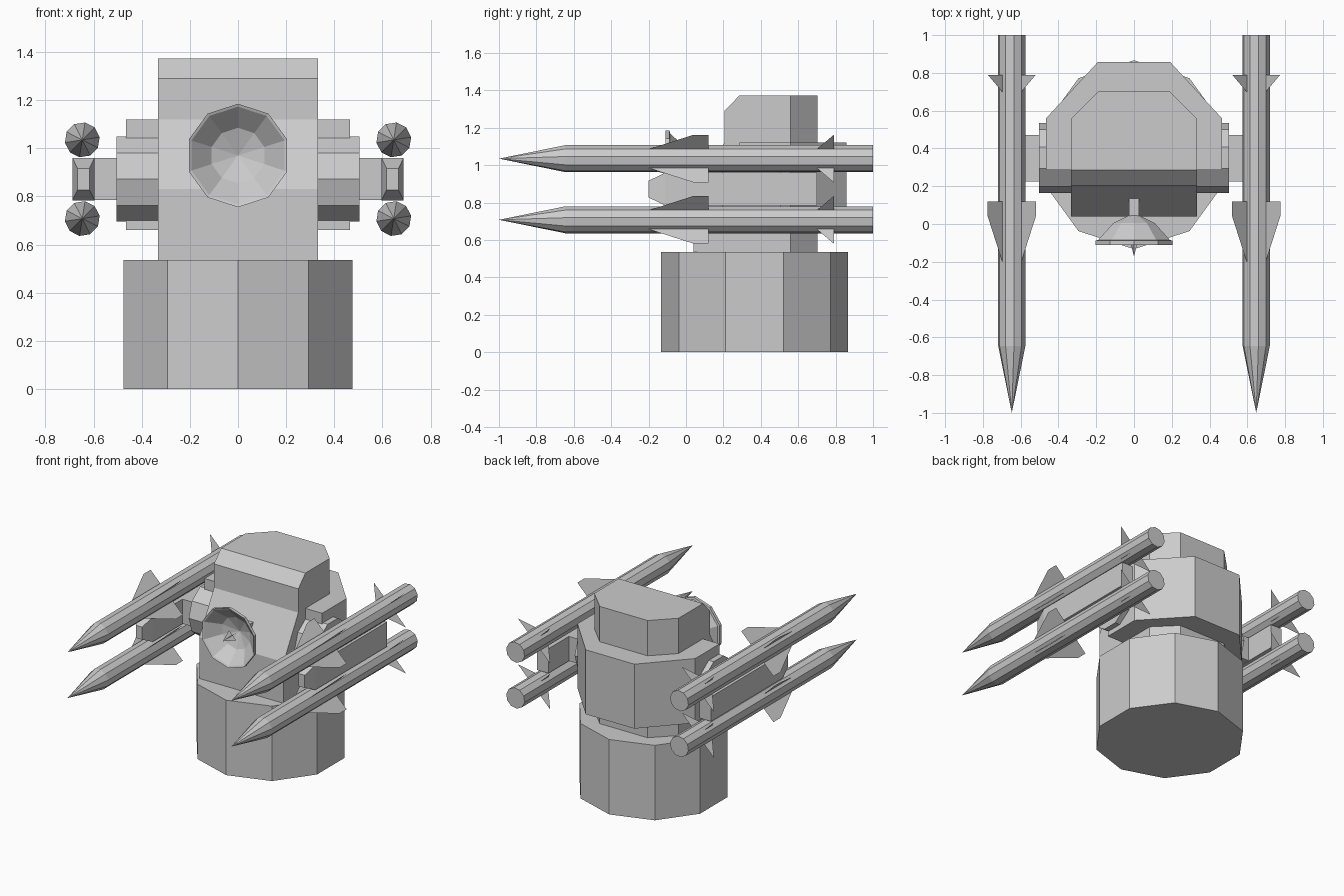
import bpy, bmesh
from math import pi, sin, cos, radians
from mathutils import Vector, Matrix

if "Cube" in bpy.data.objects:
    bpy.data.objects.remove(bpy.data.objects["Cube"])


def finish(name, bm, solid=True):
    if solid:
        bmesh.ops.recalc_face_normals(bm, faces=bm.faces)
    me = bpy.data.meshes.new(name)
    bm.to_mesh(me)
    bm.free()
    ob = bpy.data.objects.new(name, me)
    bpy.context.collection.objects.link(ob)
    return ob


def prism(name, pts, direction, bevel=None):
    """Extrude a closed outline; bevel = (edge test, width)."""
    bm = bmesh.new()
    face = bm.faces.new([bm.verts.new(p) for p in pts])
    ext = bmesh.ops.extrude_face_region(bm, geom=[face], use_keep_orig=True)
    new = [g for g in ext['geom'] if isinstance(g, bmesh.types.BMVert)]
    bmesh.ops.translate(bm, verts=new, vec=direction)
    if bevel:
        edges = [e for e in bm.edges if bevel[0](e)]
        bmesh.ops.bevel(bm, geom=edges, offset=bevel[1], segments=1, affect='EDGES')
    return finish(name, bm)


def box(name, lo, hi):
    return prism(name, [(lo[0], lo[1], lo[2]), (hi[0], lo[1], lo[2]),
                        (hi[0], hi[1], lo[2]), (lo[0], hi[1], lo[2])], (0, 0, hi[2] - lo[2]))


def lathe_y(name, profile, center, n=10, start=0.0):
    """Revolve (radius, y) points around an axis along y; radius 0 makes a pole."""
    bm = bmesh.new()
    rings = []
    for r, y in profile:
        k = n if r else 1
        rings.append([bm.verts.new((center[0] + r * cos(start + 2 * pi * i / n), y,
                                    center[1] + r * sin(start + 2 * pi * i / n)))
                      for i in range(k)])
    for a, b in zip(rings, rings[1:]):
        for i in range(n):
            j = (i + 1) % n
            quad = [a[i % len(a)], a[j % len(a)], b[j % len(b)], b[i % len(b)]]
            bm.faces.new(list(dict.fromkeys(quad)))
    if len(rings[-1]) > 1:
        bm.faces.new(rings[-1])
    return finish(name, bm)


def flat_sheets(name, outlines, center, angles):
    """Thin sheets given as (radius, y) outlines, set at angles around a y axis."""
    bm = bmesh.new()
    for a in angles:
        for pts in outlines:
            bm.faces.new([bm.verts.new((center[0] + r * cos(a), y, center[1] + r * sin(a)))
                          for r, y in pts])
    return finish(name, bm, solid=False)


# Ten-sided base
prism("base", [(0.5 * sin(2 * pi * i / 10), 0.367 + 0.5 * cos(2 * pi * i / 10), 0)
               for i in range(10)], (0, 0, 0.535))

# Central tower with sloped front and chamfered back corners
W = 0.333
tower = [(0.04, 0.53), (0.04, 0.83), (0.205, 1.12), (0.205, 1.29),
         (0.285, 1.372), (0.703, 1.372), (0.703, 0.53)]


def back_upright(e):
    a, b = (v.co for v in e.verts)
    return min(a.y, b.y) > 0.7 and abs(a.z - b.z) > 0.5


prism("tower", [(-W, y, z) for y, z in tower], (2 * W, 0, 0), (back_upright, 0.144))

# Wide rear housing
prism("rear_housing", [(-0.465, 0.285, 0.66), (0.465, 0.285, 0.66), (0.465, 0.56, 0.66),
                       (0.192, 0.857, 0.66), (-0.192, 0.857, 0.66), (-0.465, 0.56, 0.66)],
      (0, 0, 0.46))

# Radar dish, its mount and crossed feed spike
C = (0, 0.97)
lathe_y("radar_dish", [(0, 0.02), (0.115, -0.02), (0.203, -0.105), (0.215, -0.11),
                       (0.215, -0.088), (0.2, -0.085), (0.115, 0.005), (0.03, 0.045)],
        C, start=pi / 2)
box("dish_mount", (-0.027, 0.03, 0.943), (0.027, 0.16, 0.997))
flat_sheets("dish_feed", [[(-0.04, -0.06), (0.04, -0.06), (0, -0.172)]], C,
            [radians(45), radians(135)])

FRONT_FIN = [(0.06, -0.225), (0.18, 0.04), (0.18, 0.12), (0.06, 0.12)]
REAR_FIN = [(0.06, 0.69), (0.18, 0.79), (0.06, 0.79)]

for side, s in (("left", -1), ("right", 1)):
    # Pivot drum and arm
    prism(side + "_pivot", [(s * 0.3, 0.35 + 0.186 * cos(2 * pi * i / 10),
                             0.872 + 0.186 * sin(2 * pi * i / 10)) for i in range(10)],
          (s * 0.204, 0, 0))
    x0, x1 = sorted((s * 0.48, s * 0.62))
    box(side + "_arm", (x0, 0.225, 0.785), (x1, 0.47, 0.96))

    # Launcher rail with tapered nose
    bm = bmesh.new()
    rings = []
    for y, hx, hz in ((-0.2, 0.025, 0.045), (-0.11, 0.046, 0.088), (0.7, 0.046, 0.088)):
        rings.append([bm.verts.new((s * 0.642 + i * hx, y, 0.872 + k * hz))
                      for i, k in ((-1, -1), (1, -1), (1, 1), (-1, 1))])
    for a, b in zip(rings, rings[1:]):
        for i in range(4):
            j = (i + 1) % 4
            bm.faces.new((a[i], a[j], b[j], b[i]))
    bm.faces.new(rings[0])
    bm.faces.new(rings[-1])
    finish(side + "_rail", bm)

    # Upper and lower missiles with two sets of fins
    for level, z in (("upper", 1.035), ("lower", 0.708)):
        c = (s * 0.647, z)
        lathe_y(f"{side}_{level}_missile", [(0, -1.0), (0.073, -0.645), (0.073, 1.0)],
                c, start=radians(9))
        flat_sheets(f"{side}_{level}_fins", [FRONT_FIN, REAR_FIN], c,
                    [radians(45 + 90 * k) for k in range(4)])
